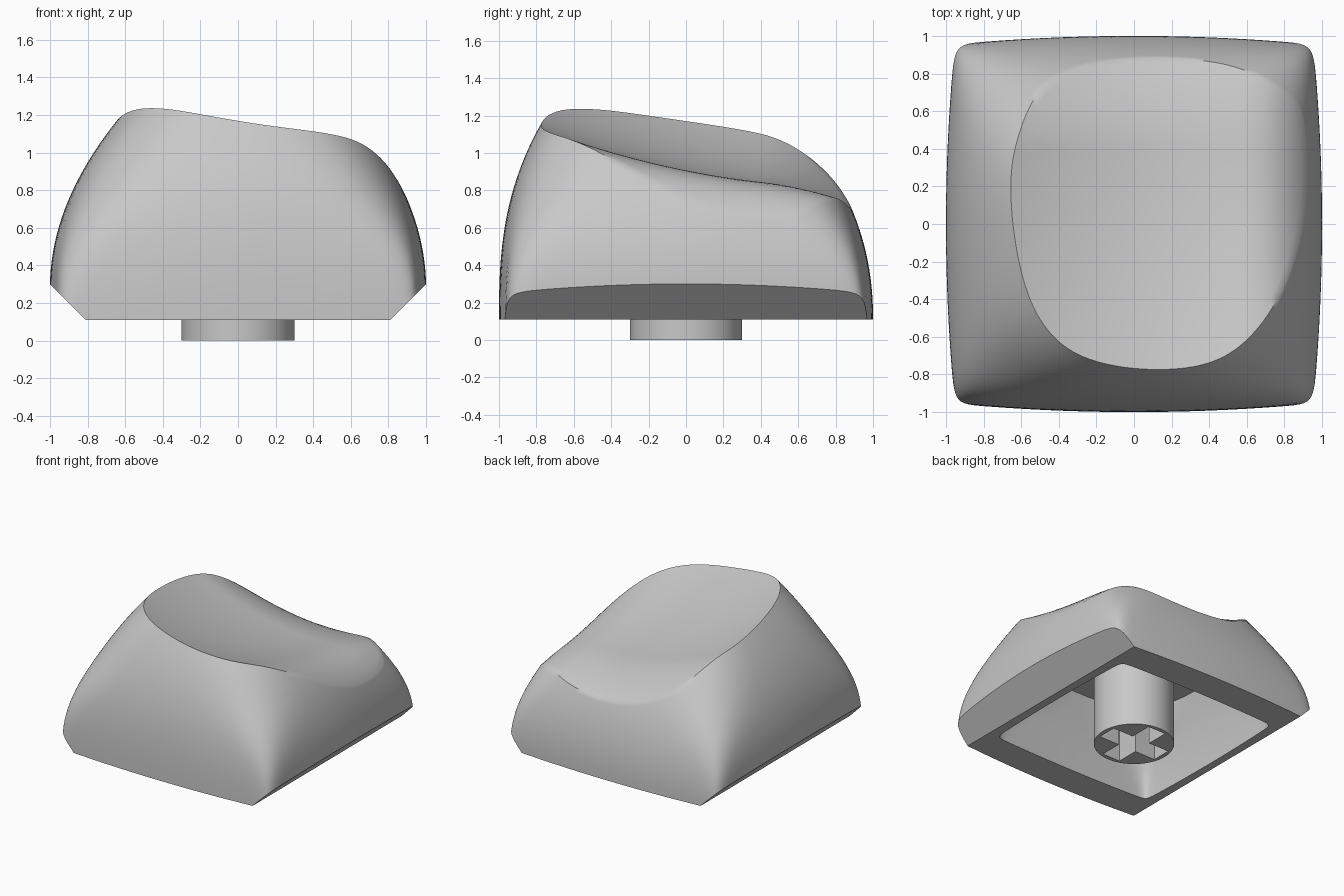
import bpy, bmesh, math

if "Cube" in bpy.data.objects:
    bpy.data.objects.remove(bpy.data.objects["Cube"], do_unlink=True)

BASE, FLAT, CEILING = 0.11, 0.81, 0.72   # underside height, chamfer start, cavity roof
SIDE = 40                                # segments per side of the cap

plastic = bpy.data.materials.new("grey plastic")
plastic.use_nodes = True
plastic.diffuse_color = (0.58, 0.58, 0.58, 1)
plastic.node_tree.nodes["Principled BSDF"].inputs["Base Color"].default_value = (0.58, 0.58, 0.58, 1)


def finish(bm, name, angle):
    bmesh.ops.remove_doubles(bm, verts=bm.verts, dist=1e-5)
    bmesh.ops.recalc_face_normals(bm, faces=bm.faces)
    mesh = bpy.data.meshes.new(name)
    bm.to_mesh(mesh)
    bm.free()
    mesh.materials.append(plastic)
    obj = bpy.data.objects.new(name, mesh)
    bpy.context.collection.objects.link(obj)
    bpy.ops.object.select_all(action="DESELECT")
    obj.select_set(True)
    bpy.context.view_layer.objects.active = obj
    bpy.ops.object.shade_smooth_by_angle(angle=math.radians(angle))


def square_directions():
    """Points round a unit square, packed towards its corners."""
    out = []
    for k in range(4):
        c, s = round(math.cos(k * math.pi / 2)), round(math.sin(k * math.pi / 2))
        for i in range(SIDE):
            t = math.sin(math.pi * (i / SIDE - 0.5))
            out.append((c - s * t, s + c * t))
    return out


def bowed_square(d, n, bow):
    """Rounded square whose sides bulge outwards."""
    f = (abs(d[0]) ** n + abs(d[1]) ** n) ** (-1 / n)
    u, v = d[0] * f, d[1] * f
    return u * (1 - bow * v * v), v * (1 - bow * u * u)


def wall(d, z):
    """Outer wall point in direction d at height z: corners soften upwards."""
    rise = max(0, z - BASE)
    u, v = bowed_square(d, 5.2 + 34 * max(0, 1 - rise) ** 3, 0.045 + 0.08 * rise ** 2)
    hx = 1 - 0.45 * max(0, z - 0.28) ** 2
    hy = 1 - (0.36 * rise ** 2.19 if v > 0 else 0.2 * rise ** 2.65)
    return u * hx, v * hy, z


def dish(x, y):
    """Sloping scooped top that rolls over at the +x and back edges."""
    z = 0.95 - 0.2 * x + 0.22 * x * x - 0.2 * y + 0.11 * y * y
    z -= 3.1 * max(0, x - 0.5) ** 3
    return z - (0.63 - 0.45 * x) * max(0, y - 0.4) ** 2


def chamfer(x, y):
    return BASE + max(0, abs(x) - FLAT)


def meet(d, surface, lo, hi):
    """Height where the wall crosses a surface."""
    for _ in range(40):
        mid = (lo + hi) / 2
        x, y, z = wall(d, mid)
        if z > surface(x, y):
            hi = mid
        else:
            lo = mid
    return lo


# Cap shell: rings run from the cavity roof, out under the rim, up the wall and over the dish
dirs = square_directions()
low = [meet(d, chamfer, BASE, 0.4) for d in dirs]
high = [meet(d, dish, 0.4, 1.35) for d in dirs]
rings = []

for i in range(11):
    t = 1 - i / 10
    half, n = 0.745 - 0.105 * t * t, 2.8 + 30 * (1 - t) ** 2.5
    rings.append([(half * u, half * v, BASE + t * (CEILING - BASE))
                  for u, v in (bowed_square(d, n, 0.025 * (1 - t)) for d in dirs)])

foot = [wall(d, z) for d, z in zip(dirs, low)]
rings.append([(max(-FLAT, min(FLAT, x)), y, BASE) for x, y, z in foot])
for i in range(25):
    rings.append([wall(d, a + (b - a) * i / 24) for d, a, b in zip(dirs, low, high)])
rim = rings[-1]
for i in range(1, 24):
    s = 1 - i / 24
    rings.append([(x * s, y * s, dish(x * s, y * s)) for x, y, z in rim])

bm = bmesh.new()
loops = [[bm.verts.new(p) for p in ring] for ring in rings]
count = len(dirs)
for a, b in zip(loops, loops[1:]):
    for i in range(count):
        j = (i + 1) % count
        bm.faces.new((a[i], a[j], b[j], b[i]))
for loop, z in ((loops[0], CEILING), (loops[-1], dish(0, 0))):
    centre = bm.verts.new((0, 0, z))
    for i in range(count):
        bm.faces.new((loop[i], loop[(i + 1) % count], centre))
bmesh.ops.dissolve_degenerate(bm, dist=1e-5, edges=bm.edges)
finish(bm, "keycap_shell", 42)

# Stem: round post with a cross-shaped socket
bm = bmesh.new()
R, ARM, W = 0.3, 0.265, 0.08
circle = [(R * math.cos(a), R * math.sin(a)) for a in (math.tau * i / 64 for i in range(64))]
cross = []
for k in range(4):
    c, s = round(math.cos(k * math.pi / 2)), round(math.sin(k * math.pi / 2))
    cross += [(c * x - s * y, s * x + c * y) for x, y in ((ARM, -W), (ARM, W), (W, W))]
edges = []
for outline in (circle, cross):
    vs = [bm.verts.new((x, y, 0)) for x, y in outline]
    edges += [bm.edges.new((vs[i - 1], vs[i])) for i in range(len(vs))]
bmesh.ops.triangle_fill(bm, edges=edges, use_beauty=True)
grown = bmesh.ops.extrude_face_region(bm, geom=bm.faces[:], use_keep_orig=True)
top = [g for g in grown["geom"] if isinstance(g, bmesh.types.BMVert)]
bmesh.ops.translate(bm, verts=top, vec=(0, 0, CEILING + 0.02))
finish(bm, "stem", 35)
